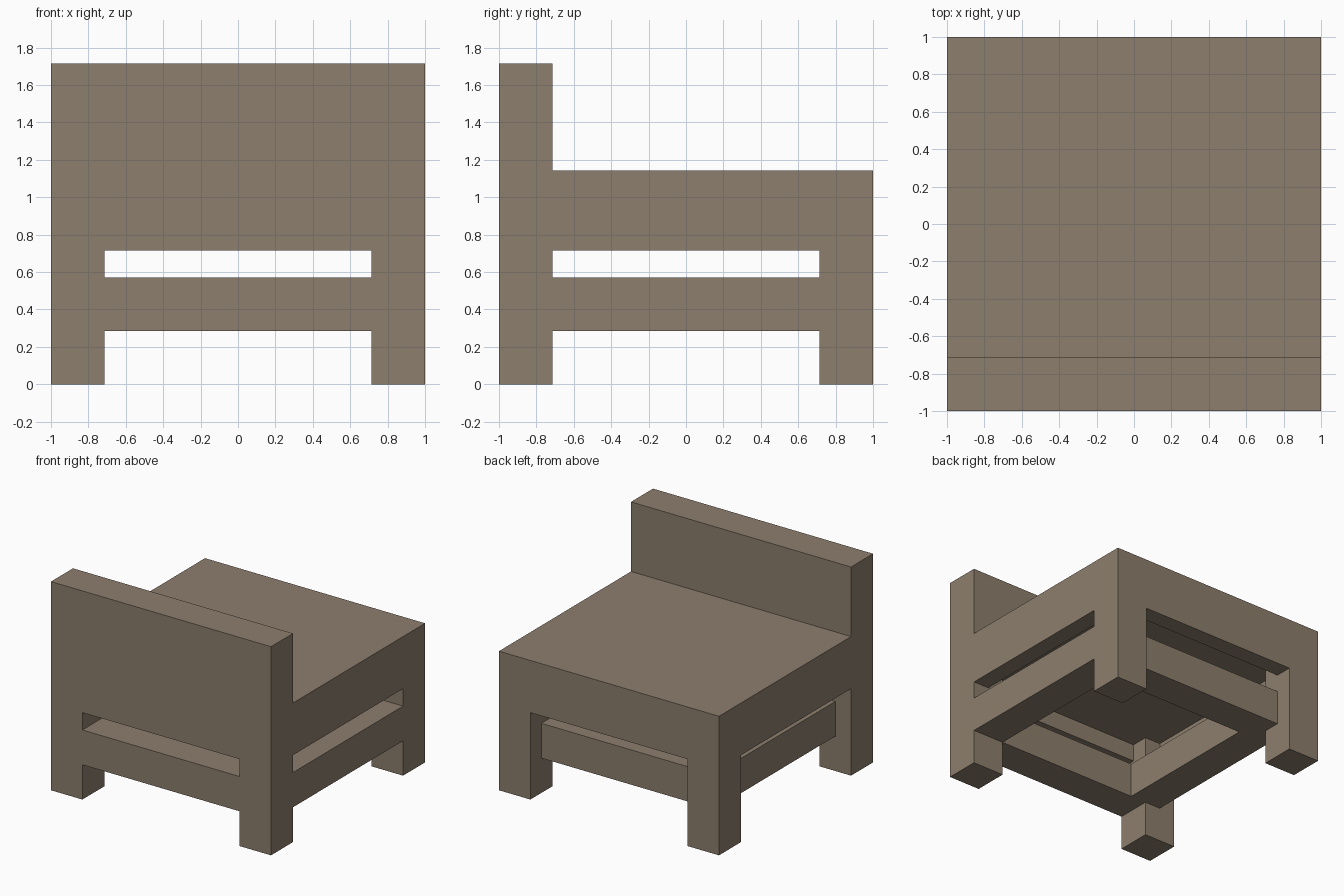
import bpy
import bmesh

cube = bpy.data.objects.get("Cube")
if cube:
    bpy.data.objects.remove(cube, do_unlink=True)

U = 1 / 7  # all sizes are multiples of this unit

wood = bpy.data.materials.new("brown_wood")
wood.use_nodes = True
wood.diffuse_color = (0.266, 0.209, 0.153, 1)
wood.node_tree.nodes["Principled BSDF"].inputs["Base Color"].default_value = wood.diffuse_color


def box(name, x, y, z):
    """Box from (low, high) spans along each axis, in units."""
    bm = bmesh.new()
    bmesh.ops.create_cube(bm, size=1)
    for v in bm.verts:
        v.co = [span[0 if c < 0 else 1] * U for c, span in zip(v.co, (x, y, z))]
    mesh = bpy.data.meshes.new(name)
    bm.to_mesh(mesh)
    bm.free()
    mesh.materials.append(wood)
    obj = bpy.data.objects.new(name, mesh)
    bpy.context.collection.objects.link(obj)
    return obj


# Seat block, hollowed underneath
chair = box("chair_frame", (-7, 7), (-7, 7), (5, 8))
hollow = box("seat_hollow", (-6, 6), (-6, 6), (4, 6))

# Backrest along the front edge
parts = [box("backrest", (-7, 7), (-7, -5), (7, 12))]

# Four square legs reaching up into the hollow
for side, x in (("left", (5, 7)), ("right", (-7, -5))):
    for end, y in (("front", (-7, -5)), ("back", (5, 7))):
        parts.append(box(f"{end}_{side}_leg", x, y, (0, 7)))

# Lower rails: front and left are flush, back and right are set in
rails = {
    "front_rail": ((-6, 6), (-7, -5)),
    "back_rail": ((-6, 6), (4, 6)),
    "left_rail": ((5, 7), (-6, 6)),
    "right_rail": ((-6, -4), (-6, 6)),
}
for name, (x, y) in rails.items():
    parts.append(box(name, x, y, (2, 4)))

# Carve the hollow, then fuse every part into one clean body
for operation, tools in (("DIFFERENCE", [hollow]), ("UNION", parts)):
    for tool in tools:
        mod = chair.modifiers.new(tool.name, "BOOLEAN")
        mod.operation = operation
        mod.solver = "EXACT"
        mod.object = tool

graph = bpy.context.evaluated_depsgraph_get()
fused = bpy.data.meshes.new_from_object(chair.evaluated_get(graph))
chair.modifiers.clear()
chair.data = fused
for tool in parts + [hollow]:
    bpy.data.objects.remove(tool, do_unlink=True)

# Merge coplanar faces left by the joins
bm = bmesh.new()
bm.from_mesh(fused)
bmesh.ops.remove_doubles(bm, verts=bm.verts, dist=0.0005)
bmesh.ops.dissolve_limit(bm, angle_limit=0.02, verts=bm.verts, edges=bm.edges)
bm.to_mesh(fused)
bm.free()
